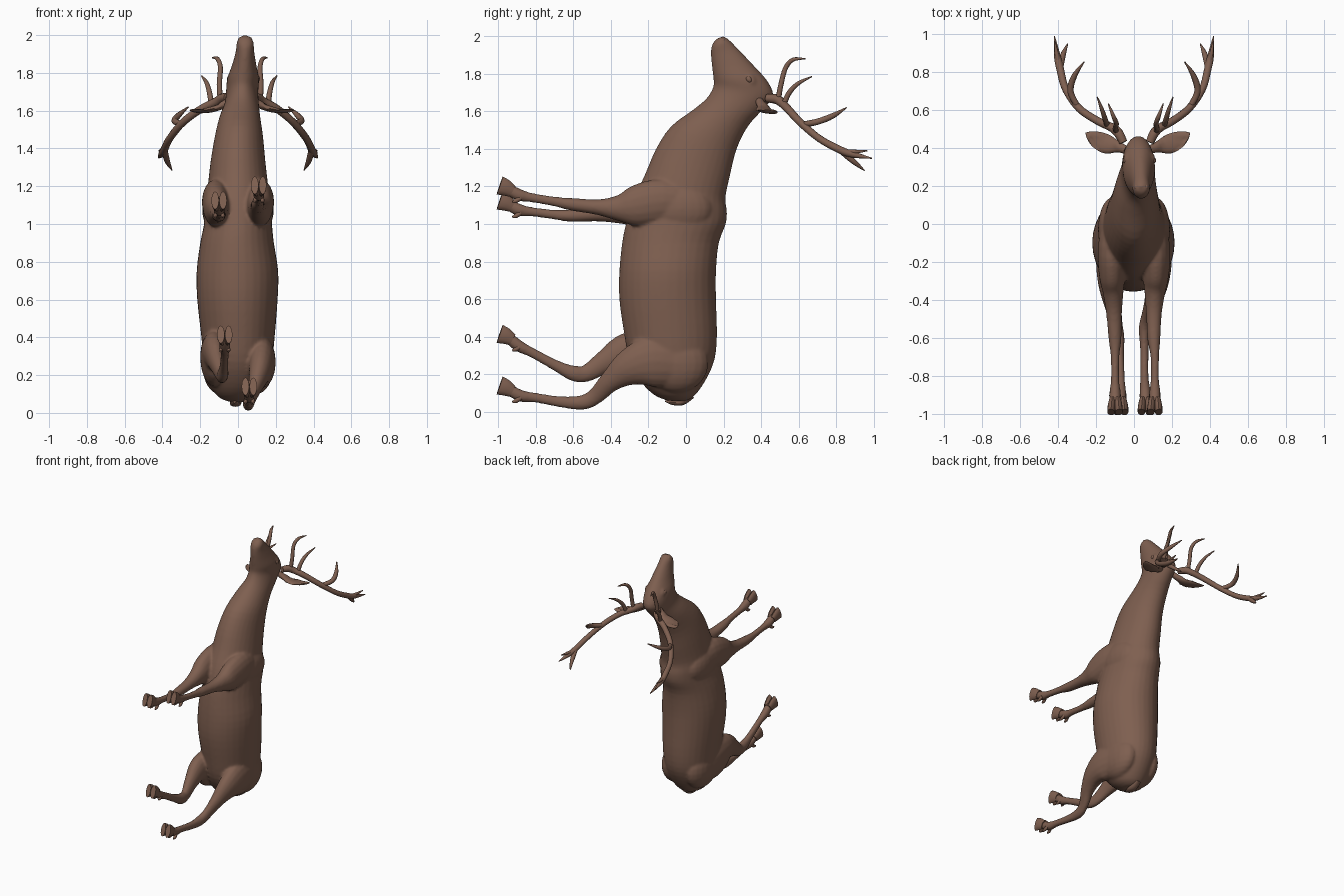
import bpy, bmesh, math
from mathutils import Vector, Matrix

brown = bpy.data.materials.new("brown_hide")
brown.diffuse_color = (0.21, 0.115, 0.08, 1)


def finish(bm, name, angle=50):
    bmesh.ops.recalc_face_normals(bm, faces=bm.faces)
    me = bpy.data.meshes.new(name)
    bm.to_mesh(me)
    bm.free()
    me.materials.append(brown)
    ob = bpy.data.objects.new(name, me)
    bpy.context.collection.objects.link(ob)
    bpy.ops.object.select_all(action='DESELECT')
    ob.select_set(True)
    bpy.context.view_layer.objects.active = ob
    bpy.ops.object.shade_smooth_by_angle(angle=math.radians(angle))
    return ob


def spline(rows, steps):
    """Catmull-Rom through rows of numbers."""
    out = []
    for i in range(len(rows) - 1):
        a, b, c, d = (rows[max(i - 1, 0)], rows[i], rows[i + 1], rows[min(i + 2, len(rows) - 1)])
        for s in range(steps):
            t = s / steps
            out.append([0.5 * (2 * q + (r - p) * t + (2 * p - 5 * q + 4 * r - u) * t * t
                               + (3 * q - p - 3 * r + u) * t ** 3) for p, q, r, u in zip(a, b, c, d)])
    return out + [list(rows[-1])]


def skin(bm, rings):
    vs = [[bm.verts.new(p) for p in ring] for ring in rings]
    n = len(vs[0])
    for a, b in zip(vs, vs[1:]):
        for i in range(n):
            bm.faces.new((a[i], a[(i + 1) % n], b[(i + 1) % n], b[i]))
    bm.faces.new(vs[0][::-1])
    bm.faces.new(vs[-1])


def tube(bm, rows, sides=12, steps=4, ref=(1, 0, 0)):
    """Rows are x, y, z, radius along ref, radius across."""
    rows = spline(rows, steps)
    pts = [Vector(r[:3]) for r in rows]
    rings = []
    for i, p in enumerate(pts):
        t = (pts[min(i + 1, len(pts) - 1)] - pts[max(i - 1, 0)]).normalized()
        u = Vector(ref)
        u = (u - t * u.dot(t)).normalized()
        v = t.cross(u)
        ra, rb = max(rows[i][3], .002), max(rows[i][4], .002)
        rings.append([p + u * ra * math.cos(k * math.tau / sides) + v * rb * math.sin(k * math.tau / sides)
                      for k in range(sides)])
    skin(bm, rings)


def blob(bm, loc, size, tilt=0):
    m = Matrix.Translation(loc) @ Matrix.Rotation(tilt, 4, 'X') @ Matrix.Diagonal((*size, 1))
    bmesh.ops.create_uvsphere(bm, u_segments=20, v_segments=12, radius=1, matrix=m)


# body, neck and head: underside y z, topside y z, half width, centre x
profile = [(-.10, .06, -.01, .055, .04, 0), (-.17, .09, .04, .08, .10, -.005), (-.24, .16, .10, .16, .15, 0),
           (-.30, .27, .15, .27, .18, 0), (-.33, .42, .165, .40, .195, 0), (-.355, .6, .16, .6, .213, -.003),
           (-.355, .75, .16, .75, .216, -.003), (-.34, .9, .175, .9, .195, -.005), (-.32, 1.0, .212, 1.0, .18, 0),
           (-.28, 1.13, .218, 1.07, .172, 0), (-.22, 1.26, .21, 1.14, .16, 0), (-.16, 1.4, .235, 1.26, .145, 0),
           (-.08, 1.52, .27, 1.40, .128, .005), (.04, 1.61, .33, 1.52, .108, .01), (.11, 1.67, .41, 1.61, .09, .02),
           (.145, 1.73, .465, 1.68, .085, .022), (.145, 1.78, .435, 1.76, .084, .027),
           (.138, 1.84, .36, 1.845, .064, .033), (.133, 1.90, .275, 1.935, .048, .037),
           (.137, 1.95, .23, 1.98, .044, .038), (.16, 1.985, .20, 2.0, .024, .038)]
bm = bmesh.new()
rings = []
for yb, zb, yt, zt, w, cx in spline(profile, 3):
    c, h = Vector((cx, (yb + yt) / 2, (zb + zt) / 2)), Vector((0, (yt - yb) / 2, (zt - zb) / 2))
    rings.append([c + h * math.sin(k * math.tau / 32) + Vector((w * math.cos(k * math.tau / 32), 0, 0))
                  for k in range(32)])
skin(bm, rings)

# front legs: shoulder, elbow, knee, fetlock
tube(bm, [(-.10, .06, 1.10, .06, .08), (-.115, -.12, 1.12, .075, .12), (-.115, -.27, 1.09, .07, .11),
          (-.11, -.36, 1.07, .055, .07), (-.105, -.47, 1.055, .042, .042), (-.10, -.61, 1.045, .034, .034),
          (-.10, -.70, 1.05, .023, .026), (-.10, -.82, 1.065, .022, .025), (-.10, -.89, 1.075, .03, .033),
          (-.10, -.945, 1.105, .028, .03)], 16)
tube(bm, [(.10, .06, 1.10, .06, .08), (.115, -.12, 1.12, .075, .12), (.115, -.27, 1.095, .07, .11),
          (.11, -.36, 1.085, .055, .07), (.105, -.47, 1.09, .042, .042), (.105, -.61, 1.105, .034, .034),
          (.11, -.70, 1.12, .023, .026), (.11, -.82, 1.14, .022, .025), (.11, -.89, 1.155, .03, .033),
          (.11, -.945, 1.185, .028, .03)], 16)
# hind legs: thigh, hock, fetlock
tube(bm, [(-.11, .0, .25, .07, .12), (-.125, -.17, .29, .075, .15), (-.125, -.31, .32, .065, .105),
          (-.11, -.43, .265, .045, .065), (-.09, -.53, .205, .03, .046), (-.08, -.60, .205, .03, .042),
          (-.075, -.69, .245, .023, .03), (-.07, -.82, .315, .022, .026), (-.07, -.89, .35, .029, .032),
          (-.07, -.945, .395, .028, .03)], 16)
tube(bm, [(.11, .0, .25, .07, .12), (.125, -.17, .27, .075, .14), (.12, -.30, .235, .065, .10),
          (.10, -.40, .165, .045, .06), (.07, -.48, .085, .03, .045), (.055, -.55, .05, .03, .04),
          (.055, -.66, .052, .023, .03), (.055, -.80, .075, .022, .026), (.058, -.88, .085, .029, .032),
          (.06, -.945, .12, .028, .03)], 16)
for s in (-1, 1):
    blob(bm, (s * .115, -.03, 1.08), (.075, .17, .13))     # shoulder
    blob(bm, (s * .10, -.05, .26), (.09, .17, .16))        # haunch
    blob(bm, (.028 + s * .066, .345, 1.765), (.018, .025, .035), .7)  # brow
body = finish(bm, "body", 180)
rm = body.modifiers.new("fuse", 'REMESH')
rm.mode, rm.voxel_size, rm.use_smooth_shade = 'VOXEL', .009, True
sm = body.modifiers.new("soften", 'SMOOTH')
sm.factor, sm.iterations = .5, 6

# cloven hooves with dewclaws
feet = {"front_left": (-.10, 1.105), "front_right": (.11, 1.185),
        "hind_left": (-.07, .395), "hind_right": (.06, .12)}
for name, (x, z) in feet.items():
    bm = bmesh.new()
    for s in (-1, 1):
        tube(bm, [(x + s * .014, -.925, z - .012, .017, .032), (x + s * .018, -.96, z + .008, .021, .044),
                  (x + s * .021, -.992, z + .02, .02, .05)], 12, 3)
        tube(bm, [(x + s * .016, -.88, z - .045, .010, .012), (x + s * .02, -.905, z - .062, .011, .012),
                  (x + s * .022, -.925, z - .068, .005, .005)], 8, 2)
    finish(bm, name + "_hoof")

# tail
bm = bmesh.new()
tube(bm, [(-.01, .03, .09, .025, .02), (-.012, -.02, .055, .03, .02), (-.015, -.07, .05, .028, .014),
          (-.018, -.11, .058, .008, .005)], 12)
finish(bm, "tail")

# antlers: main beam, fork and tines as x y z radius
branches = [[(.07, .43, 1.67, .022), (.095, .48, 1.665, .026), (.13, .51, 1.645, .023), (.2, .545, 1.61, .021),
             (.29, .61, 1.54, .02), (.36, .71, 1.455, .019), (.39, .82, 1.395, .02), (.405, .89, 1.37, .017),
             (.42, .99, 1.35, .003)],
            [(.39, .82, 1.395, .016), (.375, .89, 1.335, .015), (.35, .95, 1.285, .003)],
            [(.395, .84, 1.385, .013), (.408, .90, 1.385, .011), (.418, .965, 1.39, .003)],
            [(.30, .625, 1.53, .016), (.335, .70, 1.545, .017), (.315, .78, 1.575, .015), (.265, .855, 1.62, .003)],
            [(.105, .49, 1.655, .015), (.11, .505, 1.74, .014), (.105, .53, 1.83, .013), (.12, .57, 1.875, .011),
             (.145, .635, 1.88, .003)],
            [(.15, .52, 1.635, .015), (.16, .55, 1.70, .014), (.175, .60, 1.75, .011), (.20, .67, 1.785, .003)]]
for s, side in ((-1, "left"), (1, "right")):
    bm = bmesh.new()
    for br in branches:
        # the head turns slightly, so roots shift and tips stay
        tube(bm, [(s * x + .018 * max(0, 1 - x / .3), y, z, r, r) for x, y, z, r in br], 10, 5, (.3, -.5, .8))
    finish(bm, side + "_antler")

    # ears: cupped leaves
    bm = bmesh.new()
    tube(bm, [(.02 + s * x, y, z, a, b) for x, y, z, a, b in
              [(.06, .39, 1.655, .022, .02), (.10, .405, 1.63, .028, .02), (.16, .42, 1.61, .05, .018),
               (.215, .445, 1.60, .045, .013), (.255, .468, 1.60, .024, .008), (.275, .48, 1.602, .002, .002)]],
         14, 4, (0, 1, -.15))
    for v in bm.verts:   # press the front of the leaf inward
        d = abs(v.co.x - .02)
        if d > .12 and v.co.z > 1.61:
            v.co.z -= .008
    finish(bm, side + "_ear")

    # eyes, nostrils
    bm = bmesh.new()
    blob(bm, (.029 + s * .076, .335, 1.77), (.011, .014, .018), .7)
    finish(bm, side + "_eye")
    bm = bmesh.new()
    blob(bm, (.038 + s * .024, .195, 1.972), (.014, .017, .018), .6)
    finish(bm, side + "_nostril")
